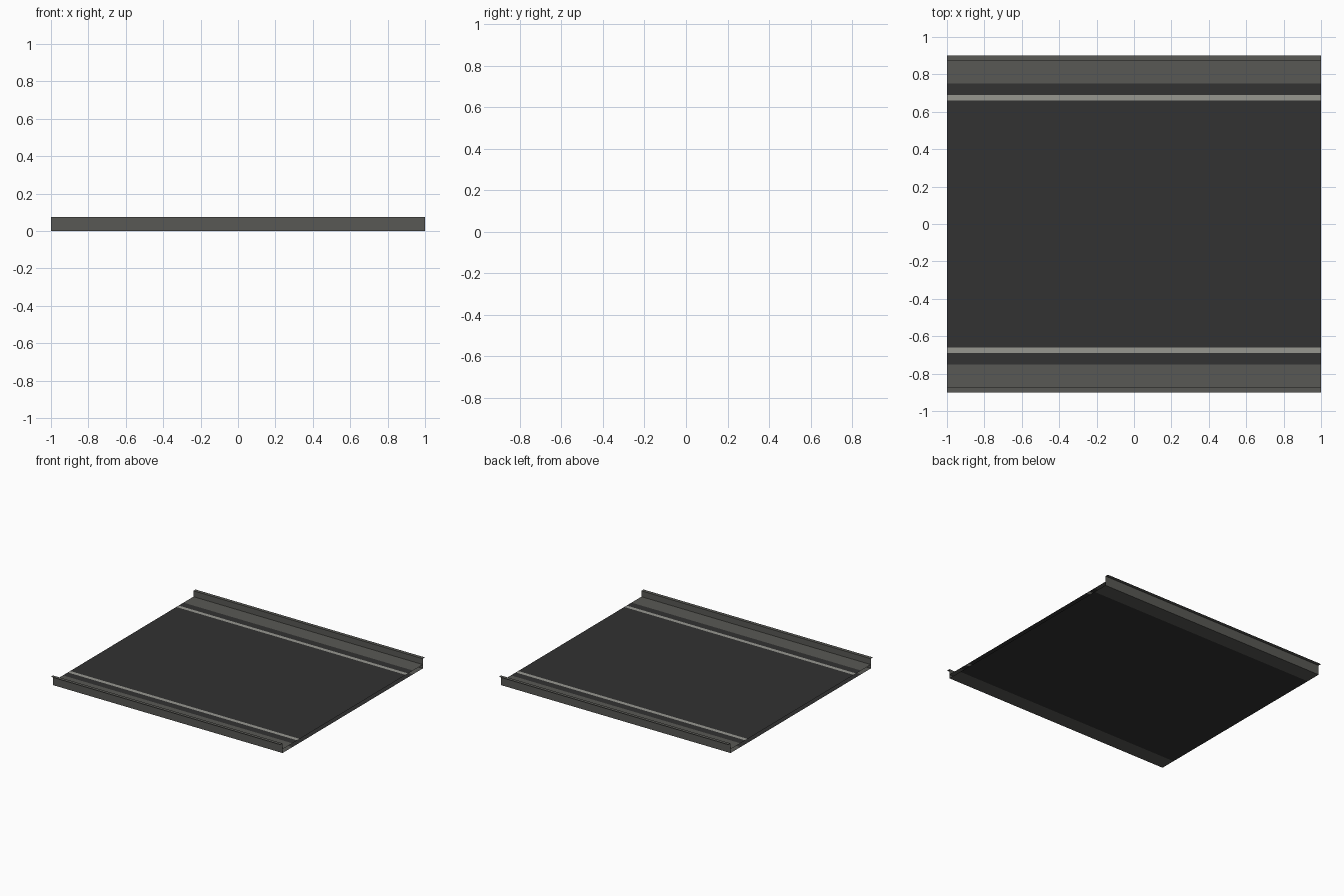
import bpy

if "Cube" in bpy.data.objects:
    bpy.data.objects.remove(bpy.data.objects["Cube"])

def material(name, rgb):
    m = bpy.data.materials.new(name)
    m.diffuse_color = (*rgb, 1.0)
    m.use_nodes = True
    m.node_tree.nodes["Principled BSDF"].inputs["Base Color"].default_value = m.diffuse_color
    return m

asphalt = material("dark asphalt", (0.032, 0.032, 0.032))
concrete = material("warm grey concrete", (0.098, 0.098, 0.089))
paint = material("pale line paint", (0.31, 0.31, 0.28))

DECK = 0.03    # height of the road deck above the flat underside
TOP = 0.076    # top of the side walls
WALL = 0.873   # y of the side walls

def sheet(name, profile, mat, mirror=True):
    """Sweep an open (y, z) profile along x as an open-ended sheet."""
    n = len(profile)
    verts = [(x, y, z) for x in (-1, 1) for y, z in profile]
    faces = [(i, n + i, n + i + 1, i + 1) for i in range(n - 1)]
    mesh = bpy.data.meshes.new(name)
    mesh.from_pydata(verts, [], faces)
    mesh.materials.append(mat)
    obj = bpy.data.objects.new(name, mesh)
    bpy.context.collection.objects.link(obj)
    if mirror:
        mod = obj.modifiers.new("other side", 'MIRROR')
        mod.use_axis = (False, True, False)
    return obj

# Roadway between the painted lines
sheet("road_surface", [(-0.66, DECK), (0.66, DECK)], asphalt, mirror=False)
# Painted edge lines, inset into the road
sheet("edge_line", [(0.66, DECK), (0.69, DECK)], paint)
# Road outside the lines
sheet("road_shoulder", [(0.69, DECK), (0.75, DECK)], asphalt)
# Gutter, upright inner wall and outward top lip
sheet("side_barrier", [(0.75, DECK), (WALL, DECK), (WALL, TOP), (0.90, TOP)], concrete)
# Outer wall below the deck, turning under the edge
sheet("lower_edge", [(WALL, DECK), (WALL, 0), (0.75, 0)], concrete)
# Flat underside, facing down
sheet("underside", [(0.75, 0), (-0.75, 0)], asphalt, mirror=False)
